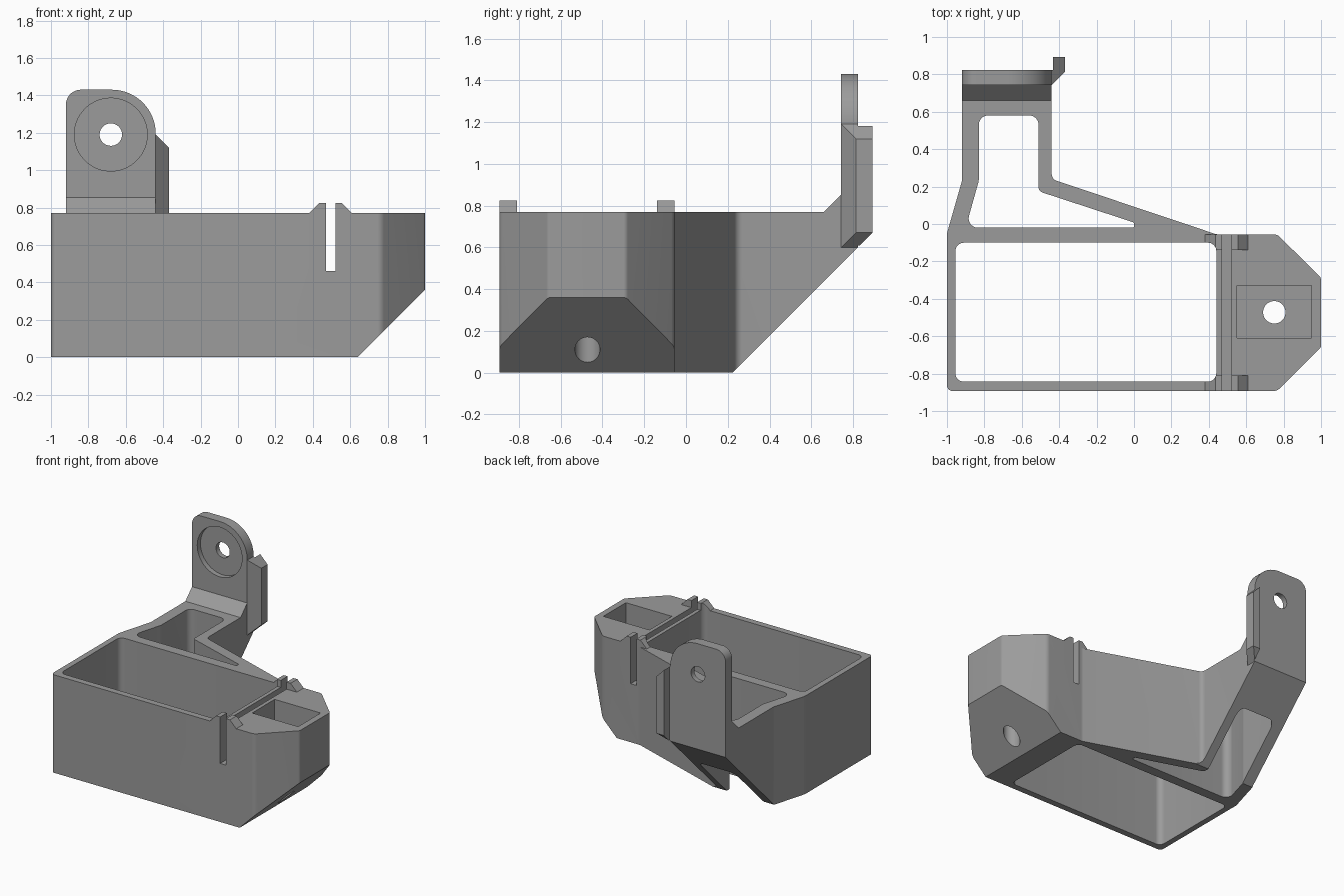
import bpy, bmesh, math
from mathutils import Vector

if "Cube" in bpy.data.objects:
    bpy.data.objects.remove(bpy.data.objects["Cube"])

grey = bpy.data.materials.new("grey plastic")
grey.diffuse_color = (0.33, 0.33, 0.33, 1)
grey.use_nodes = True
grey.node_tree.nodes["Principled BSDF"].inputs["Base Color"].default_value = grey.diffuse_color
PLACE = {"x": lambda u, v, w: (w, u, v),
         "y": lambda u, v, w: (u, w, v),
         "z": lambda u, v, w: (u, v, w)}


def rounded(pts, steps=8):
    """Polygon of (u, v, radius) corners turned into points with filleted corners."""
    out = []
    for i, (u, v, r) in enumerate(pts):
        p = Vector((u, v))
        if r == 0:
            out.append(p)
            continue
        a = (Vector(pts[i - 1][:2]) - p).normalized()
        b = (Vector(pts[(i + 1) % len(pts)][:2]) - p).normalized()
        half = a.angle(b) / 2
        centre = p + (a + b).normalized() * (r / math.sin(half))
        start = p + a * (r / math.tan(half)) - centre
        end = p + b * (r / math.tan(half)) - centre
        sweep = math.atan2(start.x * end.y - start.y * end.x, start.dot(end))
        first = math.atan2(start.y, start.x)
        for k in range(steps + 1):
            t = first + sweep * k / steps
            out.append(centre + Vector((math.cos(t), math.sin(t))) * r)
    return out


def prism(name, pts, axis, lo, hi):
    """Extrude a profile along an axis."""
    bm = bmesh.new()
    n = len(pts)
    rings = [[bm.verts.new(PLACE[axis](p[0], p[1], w)) for p in pts] for w in (lo, hi)]
    bm.faces.new(rings[0])
    bm.faces.new(rings[1])
    for i in range(n):
        j = (i + 1) % n
        bm.faces.new((rings[0][i], rings[0][j], rings[1][j], rings[1][i]))
    bmesh.ops.recalc_face_normals(bm, faces=bm.faces)
    mesh = bpy.data.meshes.new(name)
    bm.to_mesh(mesh)
    bm.free()
    mesh.materials.append(grey)
    ob = bpy.data.objects.new(name, mesh)
    bpy.context.collection.objects.link(ob)
    return ob


def box(u0, u1, v0, v1, r=0):
    return rounded([(u0, v0, r), (u1, v0, r), (u1, v1, r), (u0, v1, r)])


def circle(u, v, r, n=48):
    return [(u + r * math.cos(math.tau * k / n), v + r * math.sin(math.tau * k / n)) for k in range(n)]


def activate(ob):
    bpy.ops.object.select_all(action='DESELECT')
    ob.select_set(True)
    bpy.context.view_layer.objects.active = ob


def cut(ob, *profiles):
    """Subtract extruded profiles, each (points, axis, lo, hi)."""
    activate(ob)
    for args in profiles:
        cutter = prism("cutter", *args)
        mod = ob.modifiers.new("cut", 'BOOLEAN')
        mod.operation, mod.solver, mod.object = 'DIFFERENCE', 'EXACT', cutter
        bpy.ops.object.modifier_apply(modifier=mod.name)
        bpy.data.objects.remove(cutter)


TOP = 0.77
main_pocket = (box(-0.955, 0.44, -0.843, -0.10, 0.045), "z", -0.1, 1)
slot = (box(0.47, 0.52, 0.46, 1), "y", -1.1, 0.3)
rear_pocket = (rounded([(-0.83, 0.58, 0.05), (-0.51, 0.58, 0.05), (-0.51, 0.175, 0.03),
                        (0.0, 0.008, 0.008), (0.0, -0.02, 0.008), (-0.9, -0.02, 0.05),
                        (-0.83, 0.23, 0.05)]), "z", -0.1, 1)

# Tray body with arm and end block
body = prism("tray_body", rounded([
    (-1, -0.893, 0.03), (0.765, -0.893, 0.05), (1, -0.66, 0.03), (1, -0.287, 0.03),
    (0.765, -0.055, 0.05), (0.44, -0.055, 0.06), (-0.44, 0.24, 0.04), (-0.44, 0.823, 0),
    (-0.92, 0.823, 0), (-0.92, 0.23, 0.05), (-1, -0.05, 0.08)]), "z", 0, TOP)
cut(body, main_pocket, rear_pocket, slot,
    ([(0.54, -0.1), (1.2, -0.1), (1.2, 0.56)], "y", -1.2, 0.2),      # sloped end underside
    ([(0.122, -0.1), (1.122, -0.1), (1.122, 0.9)], "x", -1.2, 0.2),  # sloped arm underside
    (box(0.55, 0.95, -0.61, -0.33), "z", 0.4, 1),                    # end block recess
    (circle(0.75, -0.472, 0.06), "z", -0.1, 0.6))                    # end block hole

# Snap hooks either side of the slot
for name, lo, hi in (("front_hook", -0.893, -0.81), ("rear_hook", -0.14, -0.055)):
    hook = prism(name, [(0.38, TOP), (0.61, TOP), (0.555, 0.825), (0.435, 0.825)], "y", lo, hi)
    cut(hook, main_pocket, slot)

# Mounting tab with counterbore and screw hole
tab = prism("mounting_tab", rounded([(-0.92, TOP, 0), (-0.44, TOP, 0), (-0.44, 1.43, 0.235),
                                     (-0.92, 1.43, 0.08)], 16), "y", 0.743, 0.823)
cut(tab, (circle(-0.68, 1.19, 0.195, 64), "y", 0.6, 0.783),
    (circle(-0.68, 1.19, 0.06), "y", 0.6, 1))

# Gusset at the foot of the tab
prism("tab_gusset", [(0.66, TOP), (0.743, TOP), (0.743, 0.853)], "x", -0.92, -0.44)

# Side rail beside the tab, chamfered at both ends
rail = prism("side_rail", [(-0.44, 0.743), (-0.368, 0.815), (-0.368, 0.893), (-0.432, 0.893),
                           (-0.432, 0.823), (-0.44, 0.823)], "z", 0.6, 1.19)
cut(rail, ([(-0.54, 0.5), (-0.2, 0.5), (-0.2, 0.84)], "y", 0.6, 1),
    ([(-0.54, 1.29), (-0.2, 0.95), (-0.2, 1.29)], "y", 0.6, 1),
    ([(0.7, 0.477), (1.0, 0.477), (1.0, 0.777)], "x", -0.6, -0.2))

for ob in bpy.context.collection.objects:
    activate(ob)
    bpy.ops.object.shade_smooth_by_angle(angle=math.radians(25))
